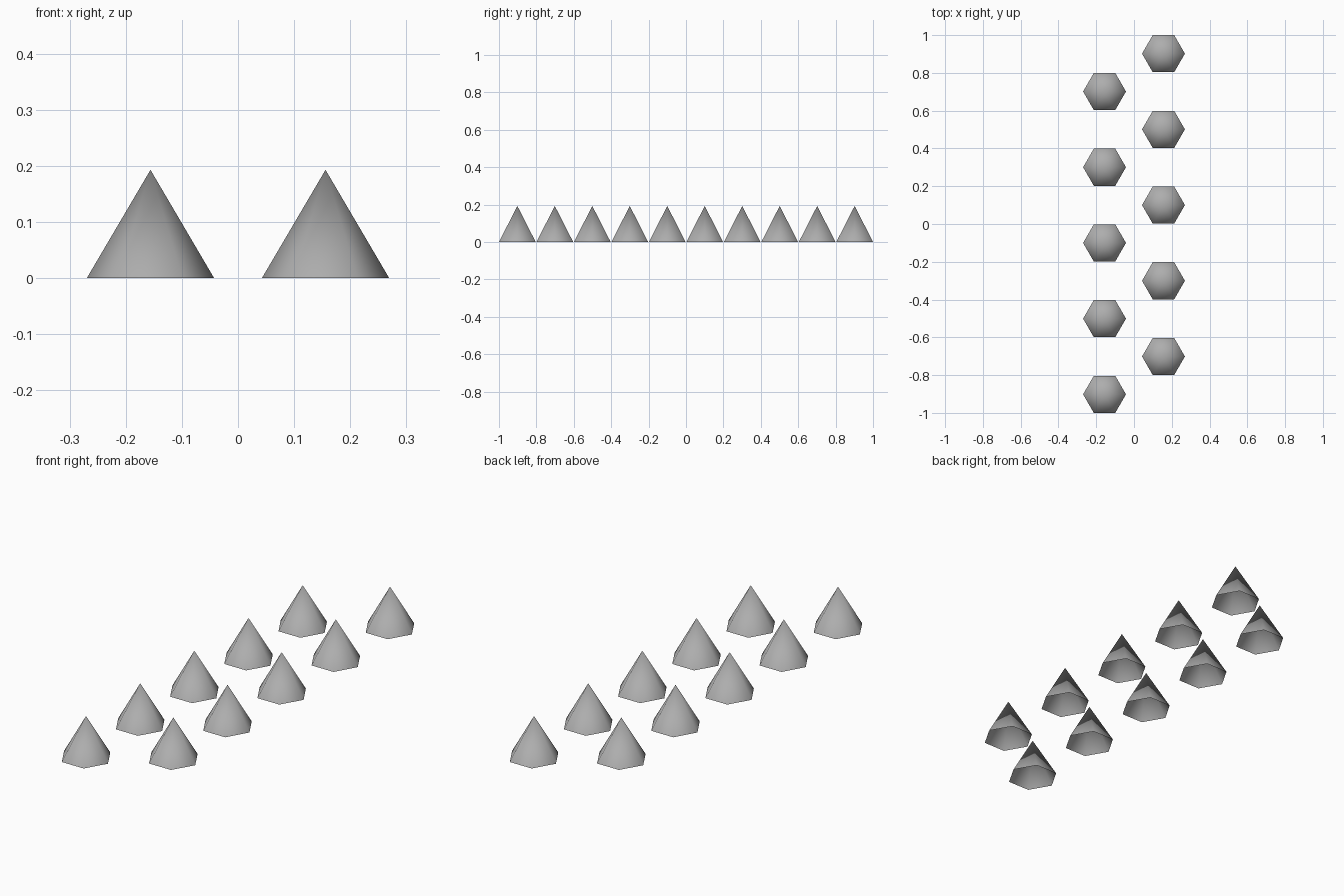
import bpy, bmesh, math
from mathutils import Matrix

if "Cube" in bpy.data.objects:
    bpy.data.objects.remove(bpy.data.objects["Cube"])

R, H = 0.1135, 0.193     # base corner radius and height
X, STEP = 0.156, 0.2004  # row offset and spacing along y

# Darker grey surface
grey = bpy.data.materials.new("dark_grey")
grey.diffuse_color = (0.42, 0.42, 0.42, 1)
grey.use_nodes = True
grey.node_tree.nodes["Principled BSDF"].inputs["Base Color"].default_value = grey.diffuse_color

# One shared open-bottomed six-sided cone, corners pointing along x
mesh = bpy.data.meshes.new("hex_cone")
mesh.materials.append(grey)
bm = bmesh.new()
bmesh.ops.create_cone(bm, cap_ends=False, segments=6, radius1=R, radius2=0, depth=H,
                      matrix=Matrix.Translation((0, 0, H / 2)) @ Matrix.Rotation(math.pi / 2, 4, 'Z'))
bmesh.ops.remove_doubles(bm, verts=bm.verts, dist=1e-5)
for f in bm.faces:
    f.smooth = True
bm.to_mesh(mesh)
bm.free()

# Ten cones in two staggered rows
for i in range(10):
    cone = bpy.data.objects.new(f"cone_{i + 1}", mesh)
    cone.location = (X if i % 2 else -X, (i - 4.5) * STEP, 0)
    bpy.context.collection.objects.link(cone)
